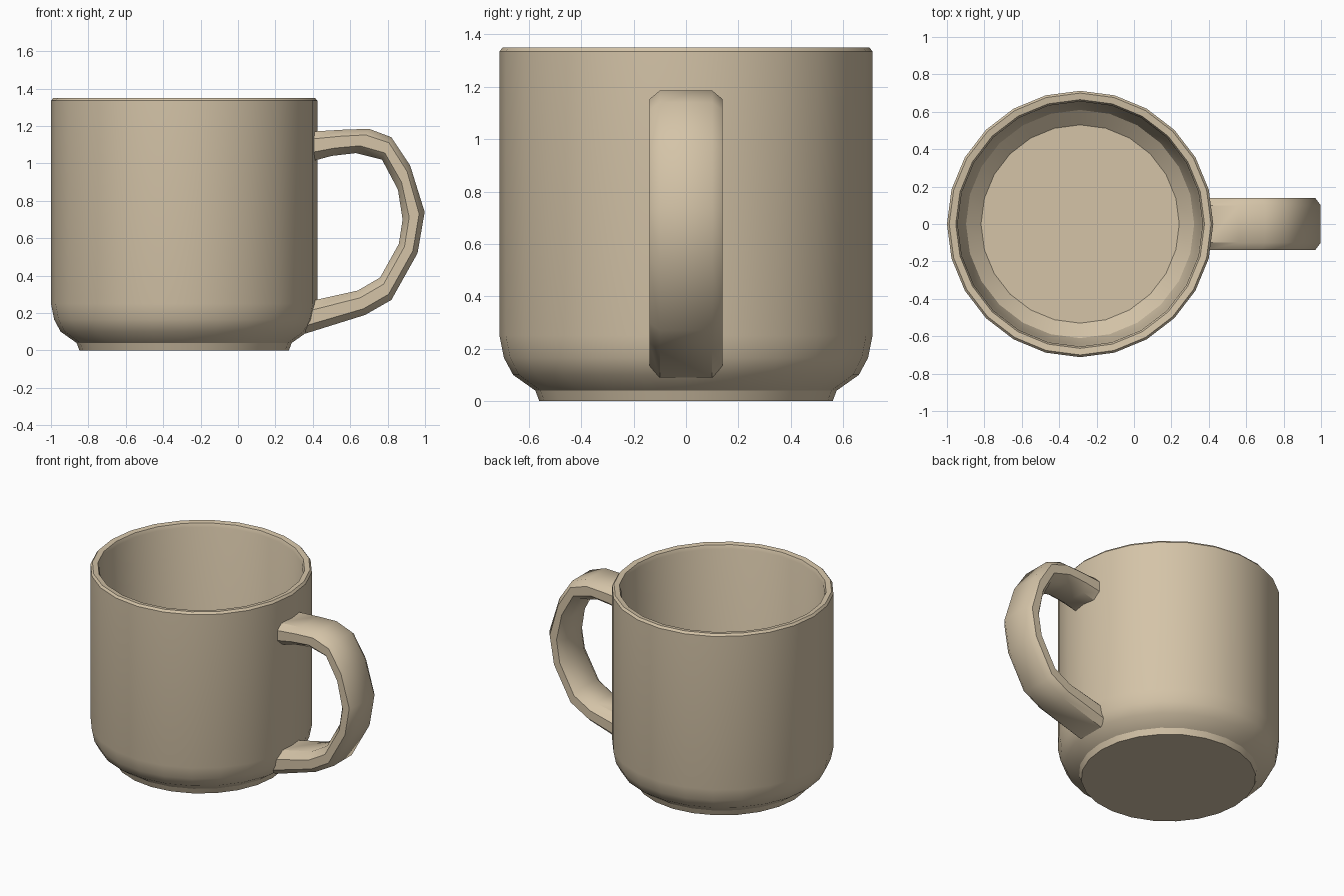
import bpy, bmesh, math
from mathutils import Vector

cube = bpy.data.objects.get("Cube")
if cube:
    bpy.data.objects.remove(cube, do_unlink=True)

# Single warm clay colour
clay = bpy.data.materials.new("warm beige clay")
clay.use_nodes = True
colour = (0.66, 0.55, 0.39, 1)
clay.diffuse_color = colour
clay.node_tree.nodes["Principled BSDF"].inputs["Base Color"].default_value = colour

CENTRE_X = -0.288
SIDES = 24


def finish(name, bm, angle):
    bmesh.ops.recalc_face_normals(bm, faces=bm.faces)
    mesh = bpy.data.meshes.new(name)
    bm.to_mesh(mesh)
    bm.free()
    mesh.materials.append(clay)
    obj = bpy.data.objects.new(name, mesh)
    bpy.context.collection.objects.link(obj)
    bpy.ops.object.select_all(action='DESELECT')
    obj.select_set(True)
    bpy.context.view_layer.objects.active = obj
    bpy.ops.object.shade_smooth_by_angle(angle=math.radians(angle))
    return obj


def loft(bm, rings):
    """Skin a row of closed rings and cap both ends."""
    loops = [[bm.verts.new(p) for p in ring] for ring in rings]
    n = len(loops[0])
    for a, b in zip(loops, loops[1:]):
        for i in range(n):
            j = (i + 1) % n
            bm.faces.new((a[i], a[j], b[j], b[i]))
    bm.faces.new(loops[0])
    bm.faces.new(loops[-1])


# Mug body: foot, rounded base, wall, rim, hollow and floor (radius, height)
profile = [(0.56, 0), (0.575, 0.04), (0.66, 0.10), (0.695, 0.165), (0.712, 0.25),
           (0.712, 1.335), (0.70, 1.35), (0.665, 1.345), (0.655, 1.32),
           (0.645, 0.30), (0.61, 0.18), (0.53, 0.11)]
bm = bmesh.new()
loft(bm, [[(CENTRE_X + r * math.cos(math.tau * i / SIDES),
            r * math.sin(math.tau * i / SIDES), z) for i in range(SIDES)]
          for r, z in profile])
finish("mug_body", bm, 32)

# Handle: outer and inner edge points of the strap, from top to bottom
outer = [(0.39, 1.17), (0.56, 1.18), (0.70, 1.185), (0.82, 1.14), (0.92, 0.99),
         (0.998, 0.74), (0.96, 0.52), (0.82, 0.27), (0.68, 0.19), (0.36, 0.09)]
inner = [(0.39, 1.01), (0.50, 1.04), (0.63, 1.055), (0.77, 1.02), (0.855, 0.86),
         (0.88, 0.70), (0.86, 0.57), (0.76, 0.39), (0.64, 0.32), (0.37, 0.26)]
# Rounded strap section: sideways position and share from outer to inner
section = [(-0.10, 0), (0.10, 0), (0.14, 0.25), (0.14, 0.7),
           (0.09, 1), (-0.09, 1), (-0.14, 0.7), (-0.14, 0.25)]
rings = []
for (ox, oz), (ix, iz) in zip(outer, inner):
    a, b = Vector((ox, 0, oz)), Vector((ix, 0, iz))
    rings.append([a.lerp(b, t) + Vector((0, y, 0)) for y, t in section])
bm = bmesh.new()
loft(bm, rings)
finish("handle", bm, 40)
